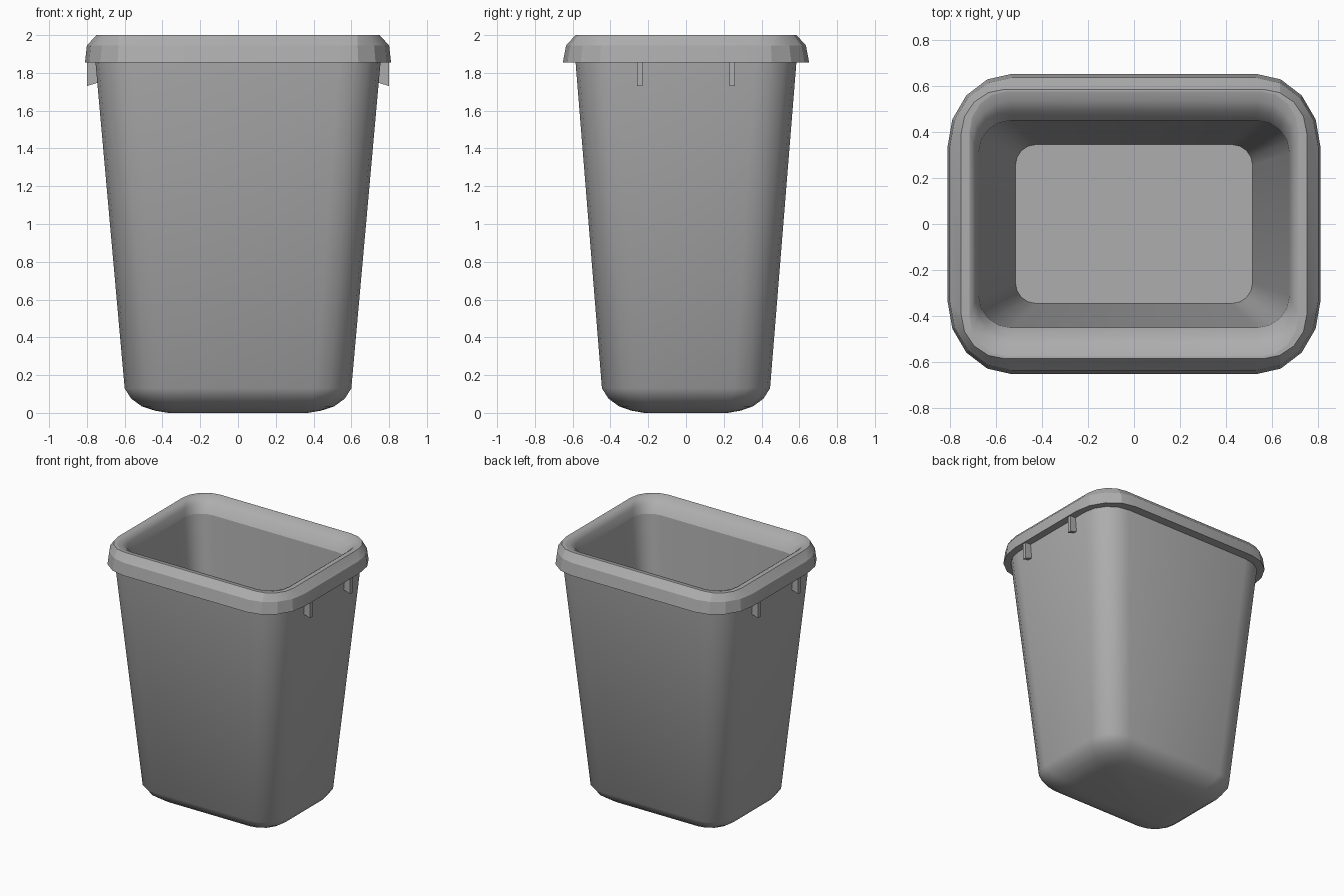
import bpy, bmesh, math

cube = bpy.data.objects.get("Cube")
if cube:
    bpy.data.objects.remove(cube, do_unlink=True)

grey = bpy.data.materials.new("grey_plastic")
grey.use_nodes = True
GREY = (0.42, 0.42, 0.42, 1)
grey.diffuse_color = GREY
grey.node_tree.nodes["Principled BSDF"].inputs["Base Color"].default_value = GREY

SEGMENTS = 4


def ring(bm, half_x, half_y, radius_x, radius_y, z):
    """Rounded rectangle of vertices at one height."""
    verts = []
    for quarter, (sx, sy) in enumerate([(1, 1), (-1, 1), (-1, -1), (1, -1)]):
        for i in range(SEGMENTS + 1):
            a = (quarter + i / SEGMENTS) * math.pi / 2
            x = sx * (half_x - radius_x) + radius_x * math.cos(a)
            y = sy * (half_y - radius_y) + radius_y * math.sin(a)
            verts.append(bm.verts.new((x, y, z)))
    return verts


def loft(name, sections, angle, cap_start=False, cap_end=False):
    """Skin a stack of rounded rectangles."""
    bm = bmesh.new()
    rings = [ring(bm, *s) for s in sections]
    for low, high in zip(rings, rings[1:]):
        n = len(low)
        for i in range(n):
            j = (i + 1) % n
            bm.faces.new((low[i], low[j], high[j], high[i]))
    if cap_start:
        bm.faces.new(rings[0][::-1])
    if cap_end:
        bm.faces.new(rings[-1])
    return finish(name, bm, angle)


def finish(name, bm, angle):
    mesh = bpy.data.meshes.new(name)
    bm.to_mesh(mesh)
    bm.free()
    mesh.materials.append(grey)
    obj = bpy.data.objects.new(name, mesh)
    bpy.context.collection.objects.link(obj)
    bpy.ops.object.select_all(action='DESELECT')
    obj.select_set(True)
    bpy.context.view_layer.objects.active = obj
    bpy.ops.object.shade_smooth_by_angle(angle=math.radians(angle))
    return obj


# Tapered outer wall with a rounded base
loft("outer_wall", [
    (0.37, 0.22, 0.10, 0.10, 0.0),
    (0.44, 0.29, 0.13, 0.13, 0.012),
    (0.51, 0.355, 0.16, 0.16, 0.035),
    (0.565, 0.41, 0.18, 0.18, 0.075),
    (0.60, 0.445, 0.19, 0.19, 0.13),
    (0.755, 0.585, 0.22, 0.22, 1.86),
], 50, cap_start=True)

# Overhanging rim: underside, skirt, chamfer and flat top
loft("rim", [
    (0.75, 0.58, 0.22, 0.22, 1.855),
    (0.81, 0.652, 0.28, 0.32, 1.855),
    (0.80, 0.635, 0.27, 0.30, 1.945),
    (0.75, 0.585, 0.19, 0.19, 2.0),
    (0.715, 0.575, 0.16, 0.18, 2.0),
], 20)

# Rounded lip rolling into the opening
loft("inner_lip", [
    (0.715, 0.575, 0.16, 0.18, 2.0),
    (0.70, 0.535, 0.16, 0.17, 1.99),
    (0.685, 0.49, 0.15, 0.16, 1.96),
    (0.675, 0.45, 0.14, 0.14, 1.90),
], 50)

# Tapered inner wall and floor
loft("inner_wall", [
    (0.675, 0.45, 0.14, 0.14, 1.90),
    (0.515, 0.345, 0.09, 0.09, 0.10),
], 40, cap_end=True)

# Small ribs under the rim, two on each short side
for side, label in ((1, "left"), (-1, "right")):
    for y, place in ((-0.245, "front"), (0.245, "back")):
        bm = bmesh.new()
        outline = [(0.72, 1.86), (0.72, 1.755), (0.80, 1.73), (0.80, 1.86)]
        face = bm.faces.new([bm.verts.new((side * x, y - 0.015, z)) for x, z in outline])
        grown = bmesh.ops.extrude_face_region(bm, geom=[face])["geom"]
        moved = [v for v in grown if isinstance(v, bmesh.types.BMVert)]
        bmesh.ops.translate(bm, verts=moved, vec=(0, 0.03, 0))
        bmesh.ops.recalc_face_normals(bm, faces=bm.faces)
        finish(f"{label}_{place}_rib", bm, 20)
